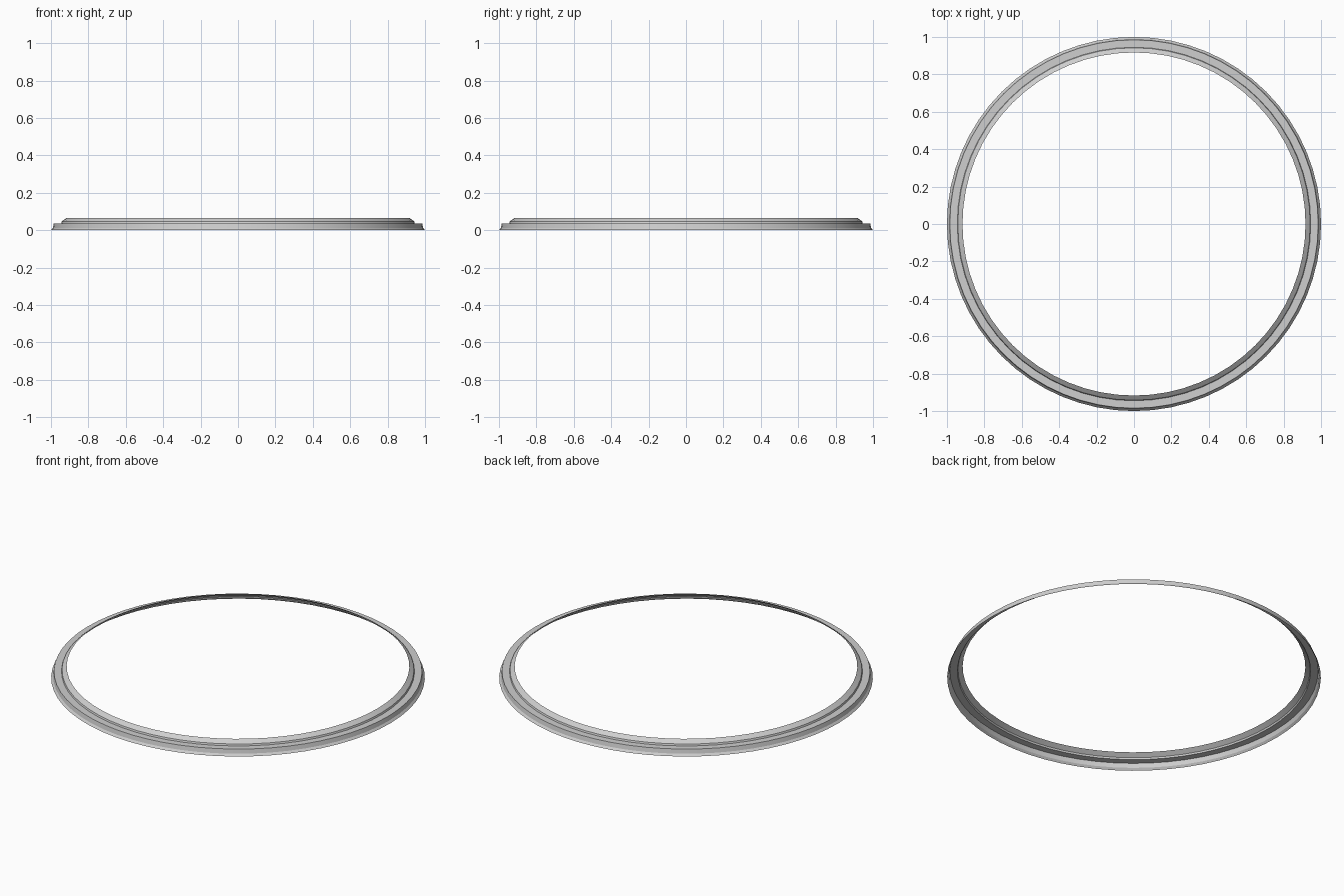
import bpy
import bmesh
from math import cos, sin, tau, radians

cube = bpy.data.objects.get("Cube")
if cube:
    bpy.data.objects.remove(cube, do_unlink=True)

SEGMENTS = 64

# Plain grey material
grey = bpy.data.materials.new("light grey")
grey.use_nodes = True
colour = (0.62, 0.62, 0.62, 1)
grey.diffuse_color = colour
grey.node_tree.nodes["Principled BSDF"].inputs["Base Color"].default_value = colour

# Moulding cross-section (radius, height): foot, outer wall, ledge, lip, bevel
profile = [(1.0, 0.0), (0.99, 0.012), (0.985, 0.037),
           (0.945, 0.037), (0.942, 0.047), (0.917, 0.066)]

# Revolve the open cross-section into a thin ring
bm = bmesh.new()
rings = [[bm.verts.new((r * cos(tau * i / SEGMENTS), r * sin(tau * i / SEGMENTS), z))
          for i in range(SEGMENTS)] for r, z in profile]
for low, high in zip(rings, rings[1:]):
    for i in range(SEGMENTS):
        j = (i + 1) % SEGMENTS
        bm.faces.new((low[i], low[j], high[j], high[i]))

mesh = bpy.data.meshes.new("moulded_ring")
bm.to_mesh(mesh)
bm.free()
mesh.materials.append(grey)
ring = bpy.data.objects.new("moulded_ring", mesh)
bpy.context.collection.objects.link(ring)

# Smooth around the ring, sharp across the moulding steps
bpy.ops.object.select_all(action='DESELECT')
ring.select_set(True)
bpy.context.view_layer.objects.active = ring
bpy.ops.object.shade_smooth_by_angle(angle=radians(25))
